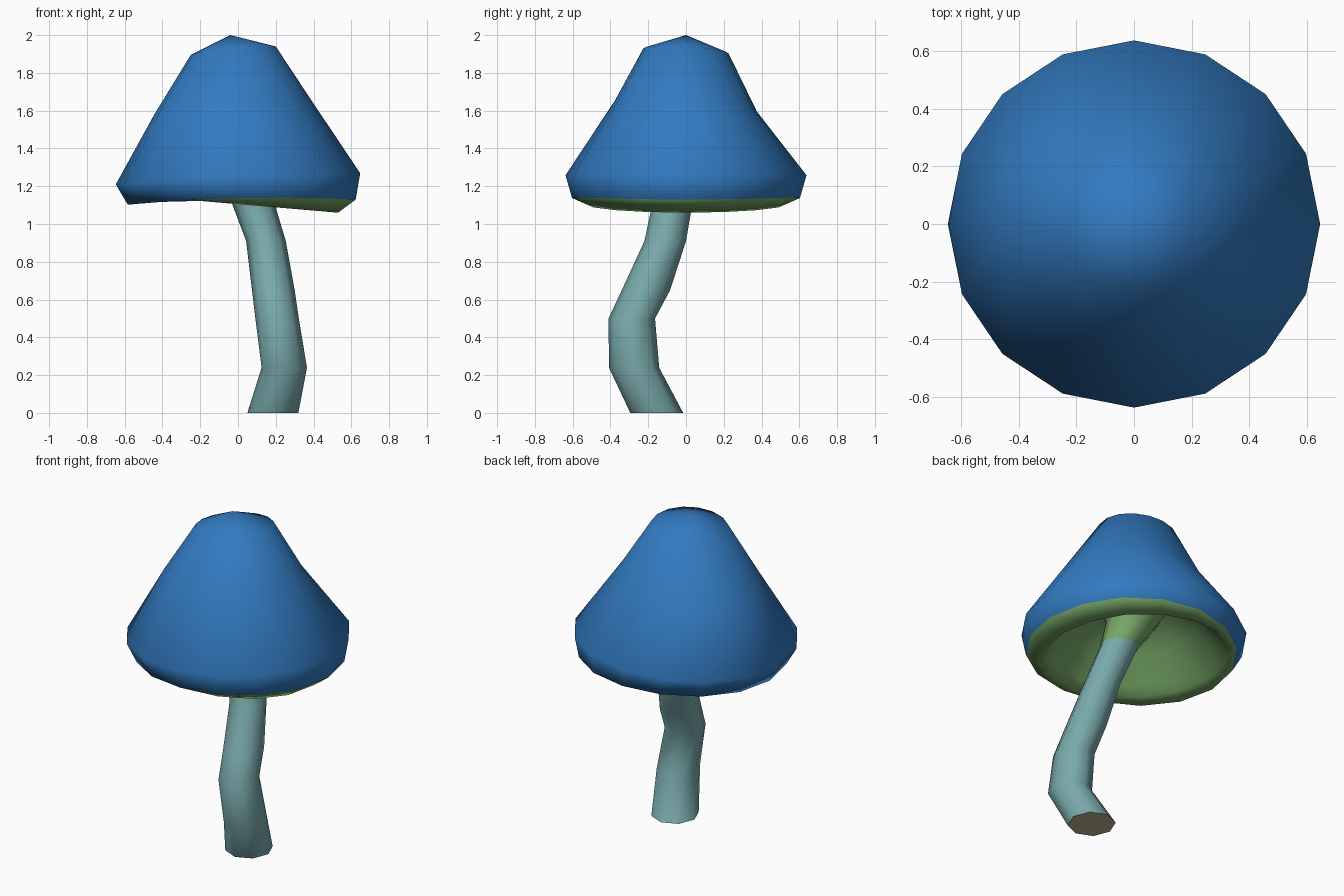
import bpy, bmesh, math

if "Cube" in bpy.data.objects:
    bpy.data.objects.remove(bpy.data.objects["Cube"])


def material(name, rgb):
    m = bpy.data.materials.new(name)
    m.diffuse_color = (*rgb, 1)
    m.use_nodes = True
    m.node_tree.nodes["Principled BSDF"].inputs["Base Color"].default_value = m.diffuse_color
    return m


BLUE = material("cap blue", (0.032, 0.195, 0.53))
GREEN = material("gill green", (0.18, 0.385, 0.135))
TEAL = material("stem teal", (0.19, 0.395, 0.405))
BEIGE = material("base beige", (0.52, 0.47, 0.29))


def loft(name, rings, sides, mats, band_mat, start=None, end=None, phase=0.0):
    """Skin rings (cx, cy, rx, ry, height function); start/end are closing tips."""
    bm = bmesh.new()
    loops = []
    for cx, cy, rx, ry, height in rings:
        loop = []
        for i in range(sides):
            a = 2 * math.pi * i / sides + phase
            x, y = cx + rx * math.cos(a), cy + ry * math.sin(a)
            loop.append(bm.verts.new((x, y, height(x, y))))
        loops.append(loop)
    for k in range(len(loops) - 1):
        a, b = loops[k], loops[k + 1]
        for i in range(sides):
            j = (i + 1) % sides
            f = bm.faces.new((a[i], a[j], b[j], b[i]))
            f.material_index = band_mat[k]
            f.smooth = True
    for tip, loop, mat in ((start, loops[0], band_mat[0]), (end, loops[-1], band_mat[-1])):
        if tip:
            v = bm.verts.new(tip)
            for i in range(sides):
                f = bm.faces.new((loop[i], loop[(i + 1) % sides], v))
                f.material_index = mat
                f.smooth = True
    bmesh.ops.recalc_face_normals(bm, faces=bm.faces[:])
    me = bpy.data.meshes.new(name)
    bm.to_mesh(me)
    bm.free()
    for m in mats:
        me.materials.append(m)
    ob = bpy.data.objects.new(name, me)
    bpy.context.collection.objects.link(ob)
    return ob


# Cap: blue outside from the tip to the lower edge, green lip and hollow underside
cap_rings = [
    (-0.025, 0.0, 0.225, 0.225, lambda x, y: 1.92 + 0.10 * x - 0.06 * y),
    (-0.035, 0.0, 0.41, 0.375, lambda x, y: 1.63 + 0.12 * x - 0.08 * y),
    (0.0, 0.0, 0.647, 0.638, lambda x, y: 1.258 + 0.046 * x - 0.045 * x * x),
    (0.02, 0.0, 0.603, 0.603, lambda x, y: 1.137 + 0.025 * x - 0.06 * x * x),
    (0.0, 0.0, 0.53, 0.53, lambda x, y: 1.105 - 0.085 * x),
    (0.0, 0.0, 0.475, 0.475, lambda x, y: 1.165 - 0.07 * x),
    (0.0, 0.0, 0.36, 0.36, lambda x, y: 1.32),
    (-0.02, 0.0, 0.20, 0.20, lambda x, y: 1.43),
]
loft("mushroom_cap", cap_rings, 16, [BLUE, GREEN], [0, 0, 0, 1, 1, 1, 1],
     start=(-0.04, 0, 2.0), end=(-0.03, 0, 1.46))

# Stem: bent tube whose flared top is green where it meets the underside
stem_path = [
    (0.185, -0.155, 0.135, 0.14, 0.0),
    (0.245, -0.275, 0.12, 0.133, 0.24),
    (0.207, -0.287, 0.115, 0.123, 0.50),
    (0.187, -0.212, 0.113, 0.128, 0.65),
    (0.148, -0.110, 0.105, 0.11, 0.91),
    (0.060, -0.060, 0.115, 0.105, 1.17),
    (-0.005, -0.02, 0.155, 0.15, 1.33),
    (-0.02, 0.0, 0.20, 0.20, 1.44),
]
stem_rings = [(x, y, rx, ry, lambda px, py, z=z: z) for x, y, rx, ry, z in stem_path]
stem = loft("mushroom_stem", stem_rings, 8, [TEAL, GREEN, BEIGE], [0, 0, 0, 0, 0, 1, 1])

# Stem base: flat beige underside
bm = bmesh.new()
bm.from_mesh(stem.data)
bottom = [v for v in bm.verts if v.co.z < 0.001]
cx = sum(v.co.x for v in bottom) / 8
cy = sum(v.co.y for v in bottom) / 8
bottom.sort(key=lambda v: -math.atan2(v.co.y - cy, v.co.x - cx))
base = bm.faces.new(bottom)
base.material_index = 2
bmesh.ops.split_edges(bm, edges=base.edges[:])
bm.to_mesh(stem.data)
bm.free()
